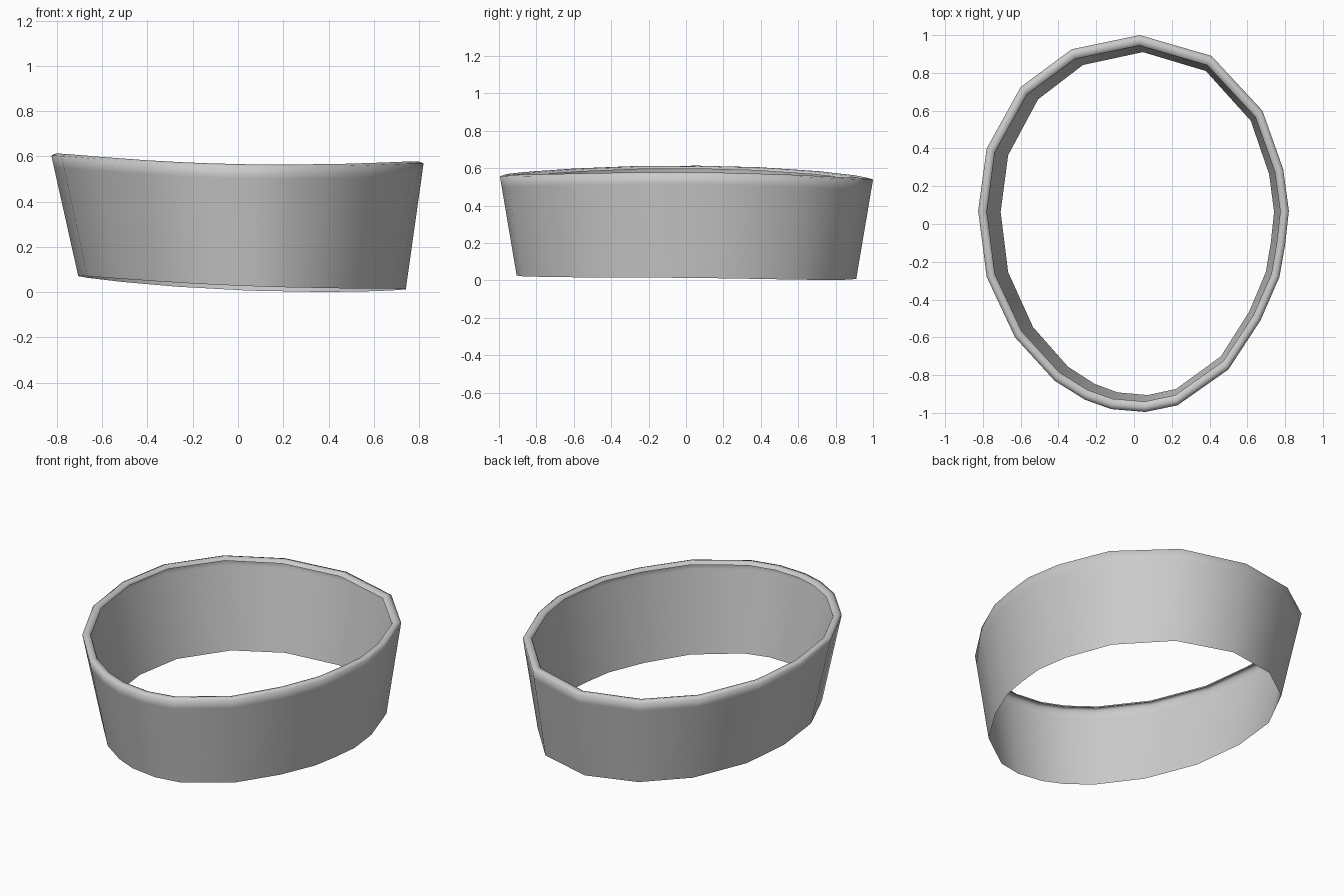
import bpy, bmesh

if "Cube" in bpy.data.objects:
    bpy.data.objects.remove(bpy.data.objects["Cube"])

# Top outline of the band, seen from above
outline = [(.03, 1), (.41, .89), (.68, .60), (.79, .29), (.82, .07), (.80, -.11),
           (.77, -.28), (.67, -.51), (.50, -.77), (.23, -.96), (.06, -.995),
           (-.12, -.98), (-.26, -.93), (-.42, -.83), (-.63, -.60), (-.78, -.28),
           (-.825, .07), (-.78, .40), (-.60, .725), (-.33, .925)]


def top_z(x, y):
    return .54 - .021 * x + .058 * x * x - .009 * y


def bottom_point(x, y):
    bx, by = x * .88 + .02, y * .91
    return bx, by, max(0, .019 - .042 * bx + .047 * bx * bx - .011 * by)


def wall_point(x, y, t):
    # Point on the slanted wall, t = 0 at the bottom and 1 at the rim
    b = bottom_point(x, y)
    top = (x, y, top_z(x, y) + .008)
    return [p + (q - p) * t for p, q in zip(b, top)]


def rim_point(x, y, scale, dz):
    return x * scale, y * scale, top_z(x, y) + dz


# Loops: wall from bottom to top, then a rounded lip turned inwards
bm = bmesh.new()
rings = [[bm.verts.new(wall_point(x, y, t)) for x, y in outline] for t in (0, .9, 1)]
for scale, dz in ((.975, .017), (.95, .012), (.944, 0)):
    rings.append([bm.verts.new(rim_point(x, y, scale, dz)) for x, y in outline])

n = len(outline)
for low, high in zip(rings, rings[1:]):
    for i in range(n):
        j = (i + 1) % n
        bm.faces.new((low[j], low[i], high[i], high[j])).smooth = True
bmesh.ops.recalc_face_normals(bm, faces=bm.faces)
# Outer wall must face outwards
bm.faces.ensure_lookup_table()
f = bm.faces[0]
if f.normal.dot(f.calc_center_median()) < 0:
    bmesh.ops.reverse_faces(bm, faces=bm.faces)

mesh = bpy.data.meshes.new("oval_band")
bm.to_mesh(mesh)
bm.free()
band = bpy.data.objects.new("oval_band", mesh)
bpy.context.collection.objects.link(band)
